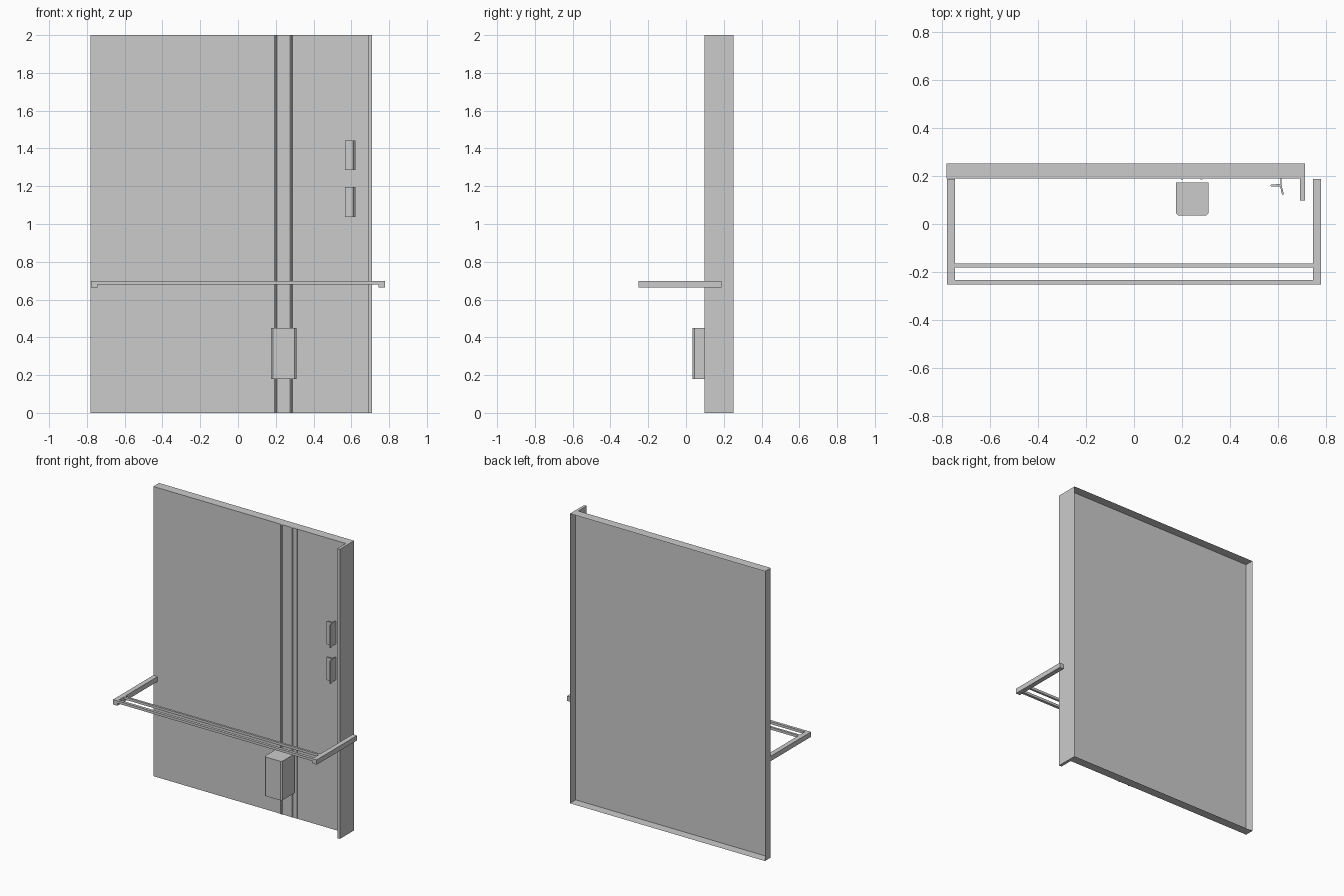
import bpy, bmesh

if "Cube" in bpy.data.objects:
    bpy.data.objects.remove(bpy.data.objects["Cube"])


def finish(name, bm):
    bmesh.ops.recalc_face_normals(bm, faces=bm.faces)
    mesh = bpy.data.meshes.new(name)
    bm.to_mesh(mesh)
    bm.free()
    ob = bpy.data.objects.new(name, mesh)
    bpy.context.collection.objects.link(ob)
    return ob


def prism(name, profile, z0, z1):
    """Closed xy profile extruded upward."""
    bm = bmesh.new()
    face = bm.faces.new([bm.verts.new((x, y, z0)) for x, y in profile])
    ext = bmesh.ops.extrude_face_region(bm, geom=[face])
    top = [g for g in ext["geom"] if isinstance(g, bmesh.types.BMVert)]
    bmesh.ops.translate(bm, verts=top, vec=(0, 0, z1 - z0))
    return finish(name, bm)


def box(name, x0, x1, y0, y1, z0, z1):
    return prism(name, [(x0, y0), (x1, y0), (x1, y1), (x0, y1)], z0, z1)


# Door panel: folded sheet tray, open at the back
panel = box("door_panel", -0.78, 0.71, 0.19, 0.2525, 0, 2)
bm = bmesh.new()
bm.from_mesh(panel.data)
back = [f for f in bm.faces if f.calc_center_median().y > 0.25]
bmesh.ops.delete(bm, geom=back, context='FACES_ONLY')
bm.to_mesh(panel.data)
bm.free()

# Full height lip on the right edge
box("edge_lip", 0.69, 0.71, 0.098, 0.19, 0, 2)

# Thin vertical strip with two raised ribs
prism("ribbed_strip", [
    (0.162, 0.19), (0.162, 0.189), (0.194, 0.189), (0.198, 0.184), (0.203, 0.184), (0.207, 0.189),
    (0.275, 0.189), (0.279, 0.184), (0.284, 0.184), (0.288, 0.189), (0.32, 0.189), (0.32, 0.19)], 0, 2)

# Small box with chamfered front edges
c = 0.009
prism("lower_box", [
    (0.175, 0.173), (0.175, 0.035 + c), (0.175 + c, 0.035), (0.309 - c, 0.035),
    (0.309, 0.035 + c), (0.309, 0.173)], 0.18, 0.45)

# Two branched handles near the right edge
handle_profile = [
    (0.608, 0.19), (0.608, 0.167), (0.567, 0.163), (0.567, 0.157), (0.608, 0.155),
    (0.615, 0.122), (0.623, 0.122), (0.614, 0.16), (0.614, 0.19)]
for name, z in (("lower_handle", 1.037), ("upper_handle", 1.285)):
    prism(name, handle_profile, z, z + 0.158)

# Rail in front of the panel: two side arms and two cross bars
for name, s in (("left_rail_arm", -1), ("right_rail_arm", 1)):
    xs = sorted((s * 0.745, s * 0.778))
    box(name, xs[0], xs[1], -0.2525, 0.187, 0.664, 0.698)
box("front_rail_bar", -0.745, 0.745, -0.2525, -0.233, 0.681, 0.698)
box("rear_rail_bar", -0.745, 0.745, -0.18, -0.165, 0.681, 0.698)
